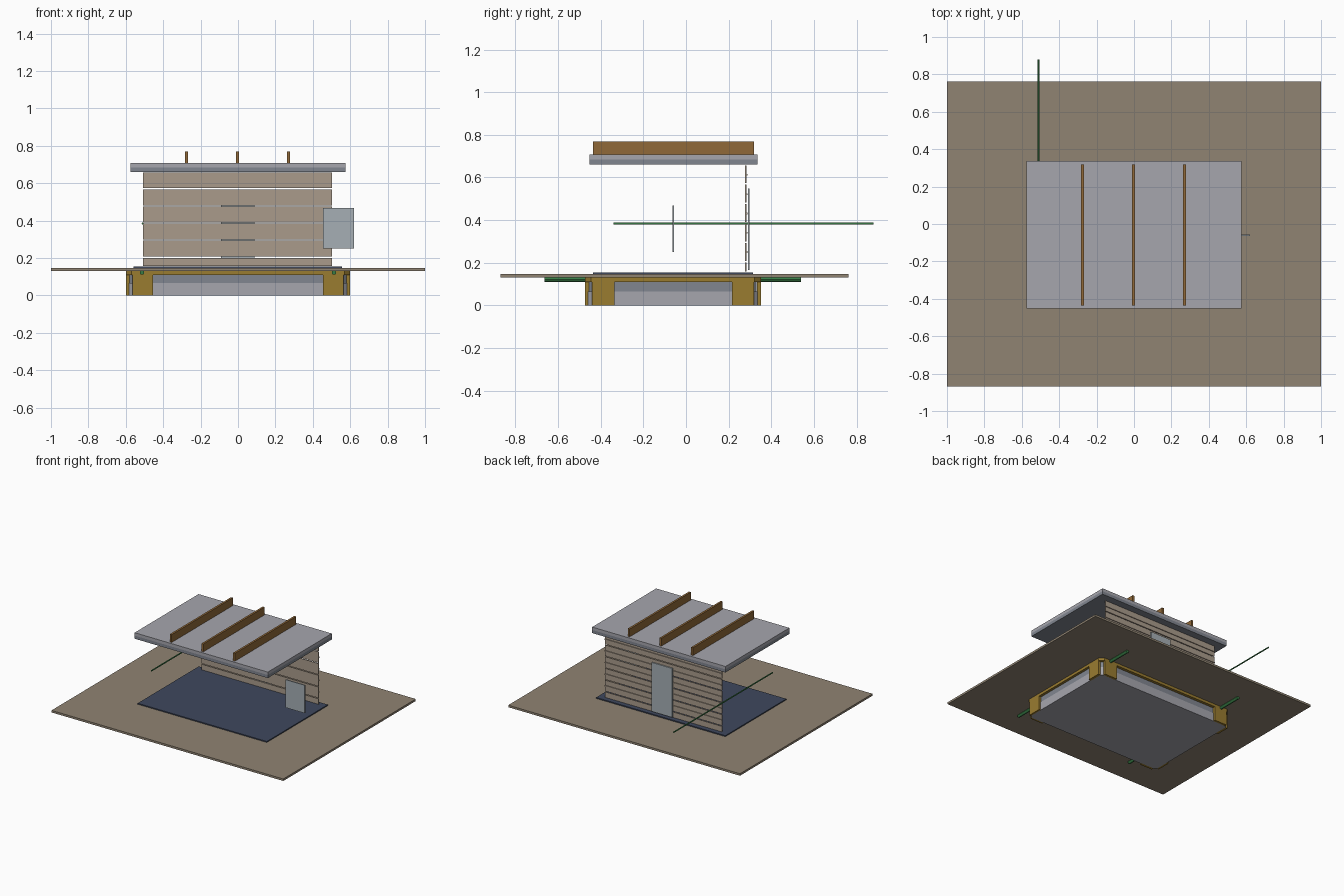
import bpy, bmesh, math

if "Cube" in bpy.data.objects:
    bpy.data.objects.remove(bpy.data.objects["Cube"])

def mat(name, c):
    m = bpy.data.materials.new(name)
    m.diffuse_color = (*c, 1)
    m.use_nodes = True
    m.node_tree.nodes["Principled BSDF"].inputs["Base Color"].default_value = m.diffuse_color
    return m

GOLD = mat("gold", (0.32, 0.2, 0.03))
EARTH = mat("earth", (0.28, 0.23, 0.17))
NAVY = mat("navy", (0.05, 0.065, 0.11))
SLATE = mat("slate", (0.22, 0.24, 0.28))
PALE = mat("pale_grey", (0.38, 0.38, 0.42))
WOOD = mat("wood", (0.28, 0.14, 0.04))
PLANK = mat("plank", (0.4, 0.33, 0.26))
GREEN = mat("green", (0.04, 0.2, 0.06))
GLASS = mat("glass", (0.38, 0.43, 0.46))

def finish(name, bm, m):
    me = bpy.data.meshes.new(name)
    bm.to_mesh(me)
    bm.free()
    ob = bpy.data.objects.new(name, me)
    bpy.context.collection.objects.link(ob)
    me.materials.append(m)
    return ob

def box(name, x, y, z, m):
    bm = bmesh.new()
    bmesh.ops.create_cube(bm, size=1)
    for v in bm.verts:
        v.co = [a[0] + (c + 0.5) * (a[1] - a[0]) for a, c in zip((x, y, z), v.co)]
    return finish(name, bm, m)

def prism(name, x, y, z, cut, m):
    """Box with its four upright corners cut off."""
    bm = bmesh.new()
    (a, b), (c, d) = x, y
    pts = [(a + cut, c), (b - cut, c), (b, c + cut), (b, d - cut),
           (b - cut, d), (a + cut, d), (a, d - cut), (a, c + cut)]
    f = bm.faces.new([bm.verts.new((p, q, z[0])) for p, q in pts])
    ext = bmesh.ops.extrude_face_region(bm, geom=[f], use_keep_orig=True)
    for v in ext["geom"]:
        if isinstance(v, bmesh.types.BMVert):
            v.co.z = z[1]
    bmesh.ops.recalc_face_normals(bm, faces=bm.faces)
    return finish(name, bm, m)

def rod(name, x, y, z, r, m):
    bpy.ops.mesh.primitive_cylinder_add(vertices=12, radius=r, depth=y[1] - y[0],
        location=(x, sum(y) / 2, z), rotation=(math.pi / 2, 0, 0))
    ob = bpy.context.object
    ob.name = name
    ob.data.materials.append(m)
    bpy.ops.object.shade_smooth_by_angle()

# Base: tray, recessed band and gold rim
prism("base_tray", (-0.585, 0.585), (-0.46, 0.335), (0, 0.065), 0.02, PALE)
prism("base_band", (-0.58, 0.58), (-0.455, 0.33), (0.065, 0.11), 0.02, SLATE)
prism("base_rim", (-0.6, 0.6), (-0.475, 0.352), (0.11, 0.131), 0.03, GOLD)

# Two gold plates and one rod stub at each corner
for sx in (-1, 1):
    for sy in (-1, 1):
        xs = sorted((sx * 0.455, sx * 0.563))
        yf = -0.475 if sy < 0 else 0.352
        yi = yf - sy * 0.02
        box("corner_plate_end", xs, sorted((yf, yi)), (0, 0.13), GOLD)
        ys = (-0.442, -0.335) if sy < 0 else (0.215, 0.32)
        box("corner_plate_side", sorted((sx * 0.58, sx * 0.6)), ys, (0, 0.13), GOLD)
        yo = (-0.665, -0.46) if sy < 0 else (0.335, 0.54)
        rod("ground_rod", sx * 0.513, yo, 0.122, 0.012, GREEN)

# Ground sheet and floor panel
box("ground_sheet", (-1, 1), (-0.87, 0.763), (0.131, 0.147), EARTH)
box("floor_panel", (-0.56, 0.555), (-0.437, 0.315), (0.145, 0.155), NAVY)

# Back wall: planks with narrow gaps, thin battens behind
edges = [0.155] + [0.204 + 0.0915 * i for i in range(5)] + [0.66]
for lo, hi in zip(edges, edges[1:]):
    box("wall_plank", (-0.508, 0.503), (0.276, 0.283), (lo + 0.003, hi - 0.003), PLANK)
for i in range(5):
    z = 0.25 + 0.0905 * i
    box("wall_batten", (-0.508, 0.503), (0.283, 0.289), (z - 0.004, z + 0.004), PLANK)
box("door", (-0.09, 0.088), (0.29, 0.299), (0.165, 0.547), GLASS)

# Free-standing window pane and long side rod
box("window_pane", (0.455, 0.62), (-0.064, -0.056), (0.25, 0.468), GLASS)
rod("side_rod", -0.51, (-0.34, 0.88), 0.384, 0.005, GREEN)

# Roof and beams
box("roof_edge", (-0.576, 0.574), (-0.452, 0.336), (0.66, 0.684), SLATE)
box("roof_top", (-0.576, 0.574), (-0.452, 0.336), (0.684, 0.707), PALE)
for x in (-0.275, -0.002, 0.271):
    box("roof_beam", (x - 0.008, x + 0.008), (-0.436, 0.318), (0.705, 0.768), WOOD)
